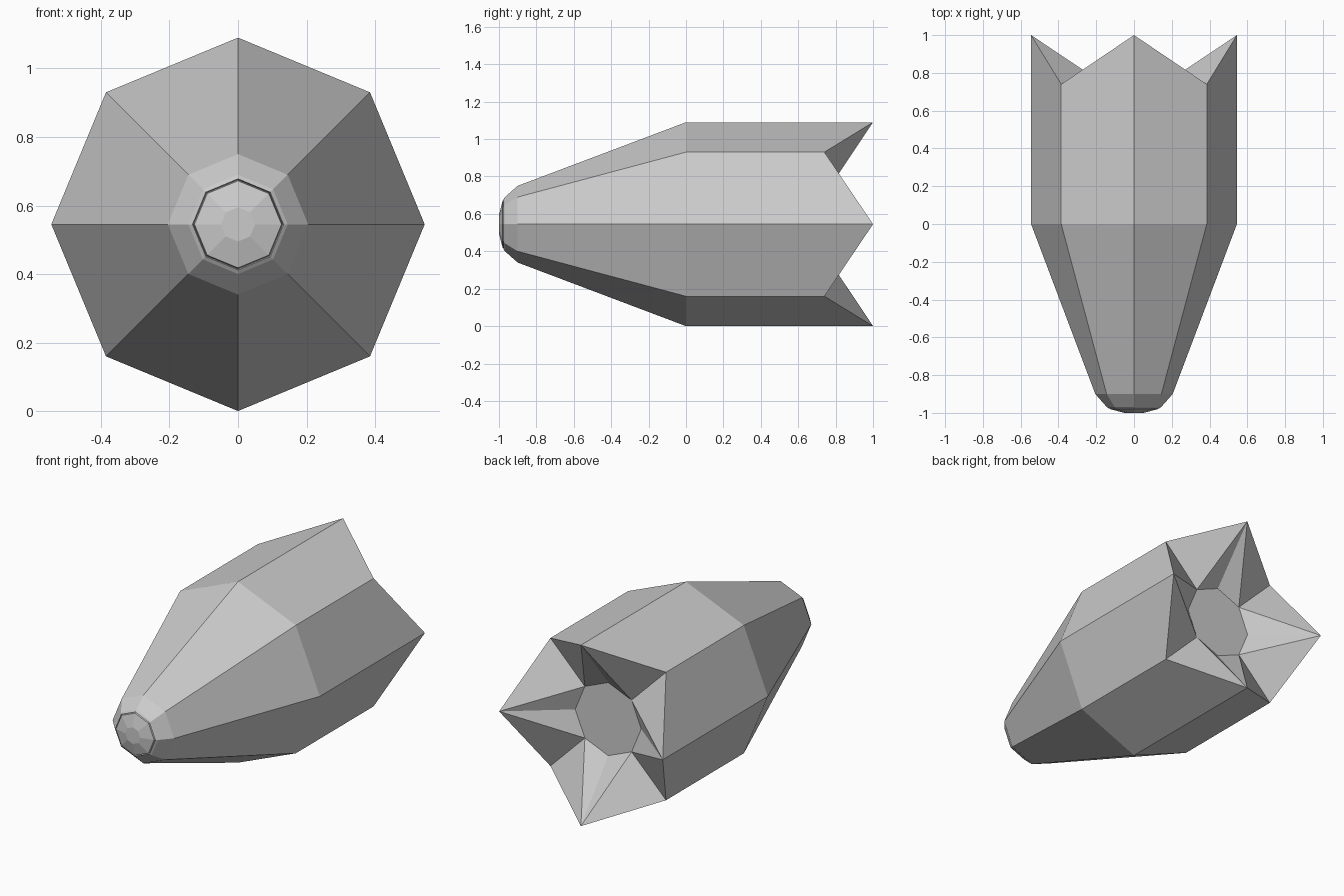
import bpy, bmesh, math

if "Cube" in bpy.data.objects:
    bpy.data.objects.remove(bpy.data.objects["Cube"])

SIDES = 8
CZ = 0.545   # height of the long axis

# (radius, y at points on the axes, y at diagonal points), nose to tail
rings = [
    (0.05, -1.0, -1.0),      # flat nose tip
    (0.127, -0.98, -0.98),   # nose cap
    (0.130, -0.968, -0.968), # fine groove round the cap
    (0.133, -0.976, -0.976),
    (0.145, -0.968, -0.968), # nose collar
    (0.205, -0.90, -0.90),
    (0.545, 0.0, 0.0),       # shoulder
    (0.545, 1.0, 0.74),      # tail points and notches
    (0.22, 0.74, 0.74),      # recessed tail floor
]

bm = bmesh.new()
loops = []
for r, y_axis, y_diag in rings:
    loop = []
    for i in range(SIDES):
        a = i * 2 * math.pi / SIDES
        loop.append(bm.verts.new((r * math.cos(a), y_diag if i % 2 else y_axis,
                                  CZ + r * math.sin(a))))
    loops.append(loop)

# side skin
for k in range(len(loops) - 1):
    a, b = loops[k], loops[k + 1]
    for i in range(SIDES):
        j = (i + 1) % SIDES
        if k < len(loops) - 2:
            bm.faces.new((a[i], a[j], b[j], b[i]))
        else:
            # tail recess: fold each panel from the outer point to the inner diagonal
            tip, dia = (j, i) if i % 2 else (i, j)
            bm.faces.new((a[tip], a[dia], b[dia]))
            bm.faces.new((a[tip], b[dia], b[tip]))

# end caps
bm.faces.new(loops[0])
bm.faces.new(loops[-1])
bmesh.ops.recalc_face_normals(bm, faces=bm.faces)

mesh = bpy.data.meshes.new("faceted_shell")
bm.to_mesh(mesh)
bm.free()
bpy.context.collection.objects.link(bpy.data.objects.new("faceted_shell", mesh))
